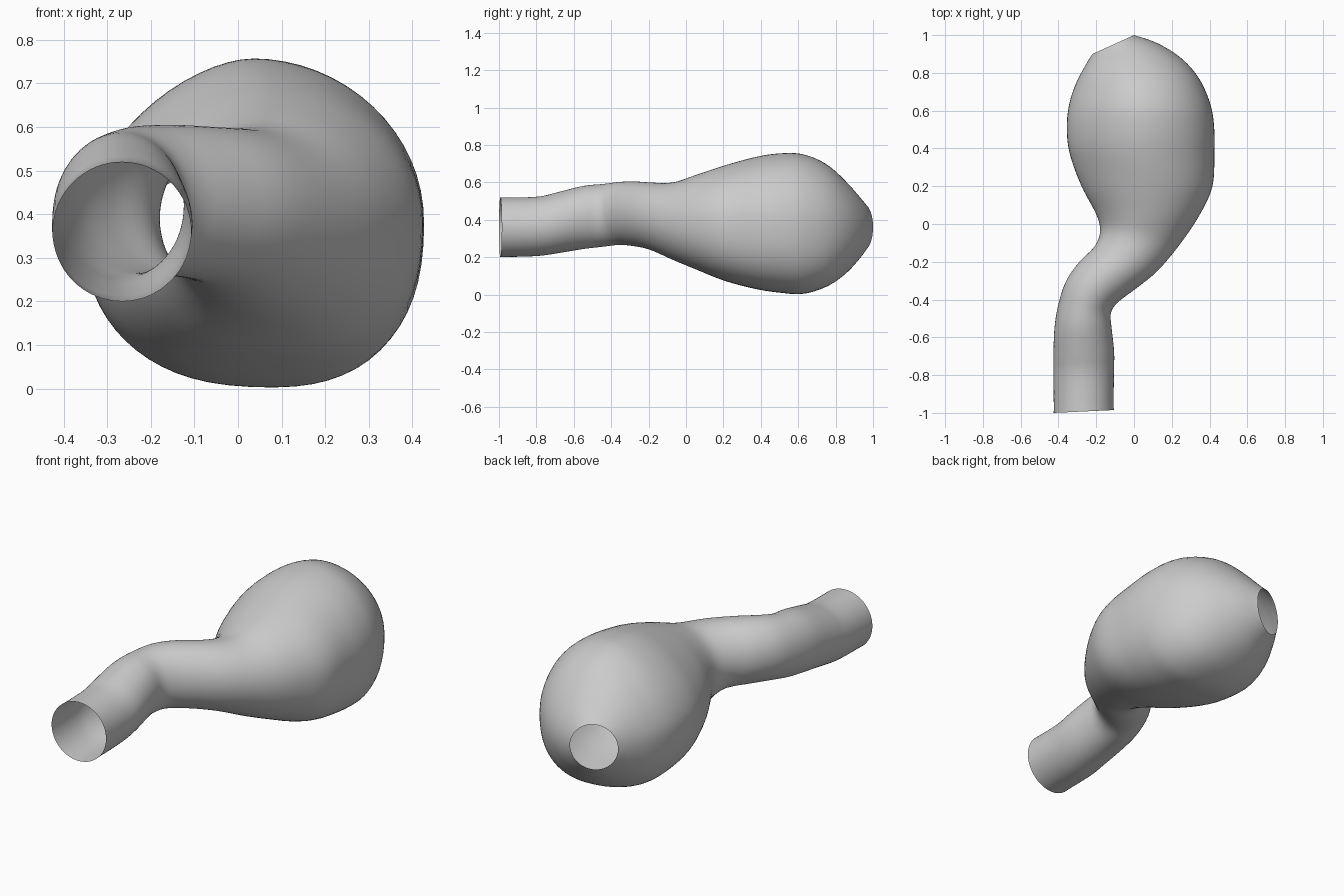
import bpy
import bmesh
import math
from mathutils import Vector

# Remove the default object
default_cube = bpy.data.objects.get("Cube")
if default_cube:
    bpy.data.objects.remove(default_cube, do_unlink=True)

SIDES = 64
STEPS = 6

# Cross-sections along the vessel: left x, left y, right x, right y, bottom z, top z
SECTIONS = [
    # straight neck
    (-.425, -1, -.107, -.985, .2, .52),
    (-.427, -.8, -.106, -.8, .205, .523),
    (-.427, -.7, -.104, -.68, .22, .547),
    (-.422, -.55, -.118, -.55, .243, .582),
    # bend
    (-.4, -.42, -.122, -.47, .255, .592),
    (-.36, -.3, -.085, -.415, .265, .603),
    (-.29, -.2, 0, -.35, .258, .606),
    (-.21, -.12, .125, -.25, .238, .6),
    (-.18, -.04, .25, -.1, .185, .6),
    # swollen body
    (-.2, .05, .35, .05, .135, .64),
    (-.28, .2, .418, .2, .075, .69),
    (-.342, .37, .427, .37, .03, .737),
    (-.358, .5, .427, .5, .01, .757),
    (-.348, .62, .408, .63, .003, .753),
    # taper to the end opening
    (-.315, .73, .347, .77, .042, .7),
    (-.27, .82, .25, .88, .11, .61),
    (-.237, .875, .12, .96, .185, .53),
    (-.22, .9, 0, 1, .238, .483),
]


def spline(a, b, c, d, t):
    """Smooth blend between b and c, guided by a and d."""
    return b + t / 2 * (c - a + t * (2 * a - 5 * b + 4 * c - d
                                     + t * (3 * (b - c) + d - a)))


def refine(sections, steps):
    """Add smoothly interpolated sections between the given ones."""
    last = len(sections) - 1
    result = []
    for i in range(last):
        guides = [sections[min(max(i + k, 0), last)] for k in (-1, 0, 1, 2)]
        for step in range(steps):
            result.append([spline(*values, step / steps) for values in zip(*guides)])
    result.append(sections[last])
    return result


def rounded(value, power):
    return math.copysign(abs(value) ** (2 / power), value)


def make_ring(bm, section):
    """One closed ring in the upright plane through the left and right points."""
    lx, ly, rx, ry, bottom, top = section
    left, right = Vector((lx, ly, 0)), Vector((rx, ry, 0))
    middle = (left + right) / 2
    reach = (right - left) / 2
    height = (top - bottom) / 2
    # the wide part of the body is fuller underneath and slopes off at upper left
    swelling = min(max((height - .2) / .14, 0), 1)
    ring = []
    for j in range(SIDES):
        angle = math.tau * j / SIDES
        c, s = math.cos(angle), math.sin(angle)
        if s < 0:
            power = 2 + .45 * swelling
        else:
            power = 2 - (.33 * swelling if c < 0 else 0)
        point = middle + reach * rounded(c, power)
        point.z = (top + bottom) / 2 + height * rounded(s, power)
        # the underside sinks slightly towards the right point
        point.z += .025 * swelling * c * min(s, 0)
        ring.append(bm.verts.new(point))
    return ring


def make_material(name, color):
    material = bpy.data.materials.new(name)
    material.use_nodes = True
    material.diffuse_color = color
    for node in material.node_tree.nodes:
        if node.type == 'BSDF_PRINCIPLED':
            node.inputs["Base Color"].default_value = color
    return material


# Loft the open tube through all rings
bm = bmesh.new()
rings = [make_ring(bm, section) for section in refine(SECTIONS, STEPS)]
for near, far in zip(rings, rings[1:]):
    for j in range(SIDES):
        k = (j + 1) % SIDES
        bm.faces.new((near[j], far[j], far[k], near[k]))

# Soften the lofted wall while keeping both open rims in place
inner = [v for v in bm.verts if not v.is_boundary]
for _ in range(4):
    bmesh.ops.smooth_vert(bm, verts=inner, factor=.5,
                          use_axis_x=True, use_axis_y=True, use_axis_z=True)

mesh = bpy.data.meshes.new("vessel_wall")
bm.to_mesh(mesh)
bm.free()
mesh.materials.append(make_material("light grey", (.6, .6, .6, 1)))

vessel = bpy.data.objects.new("vessel_wall", mesh)
bpy.context.collection.objects.link(vessel)
bpy.ops.object.select_all(action='DESELECT')
vessel.select_set(True)
bpy.context.view_layer.objects.active = vessel
bpy.ops.object.shade_smooth_by_angle(angle=math.radians(40))
